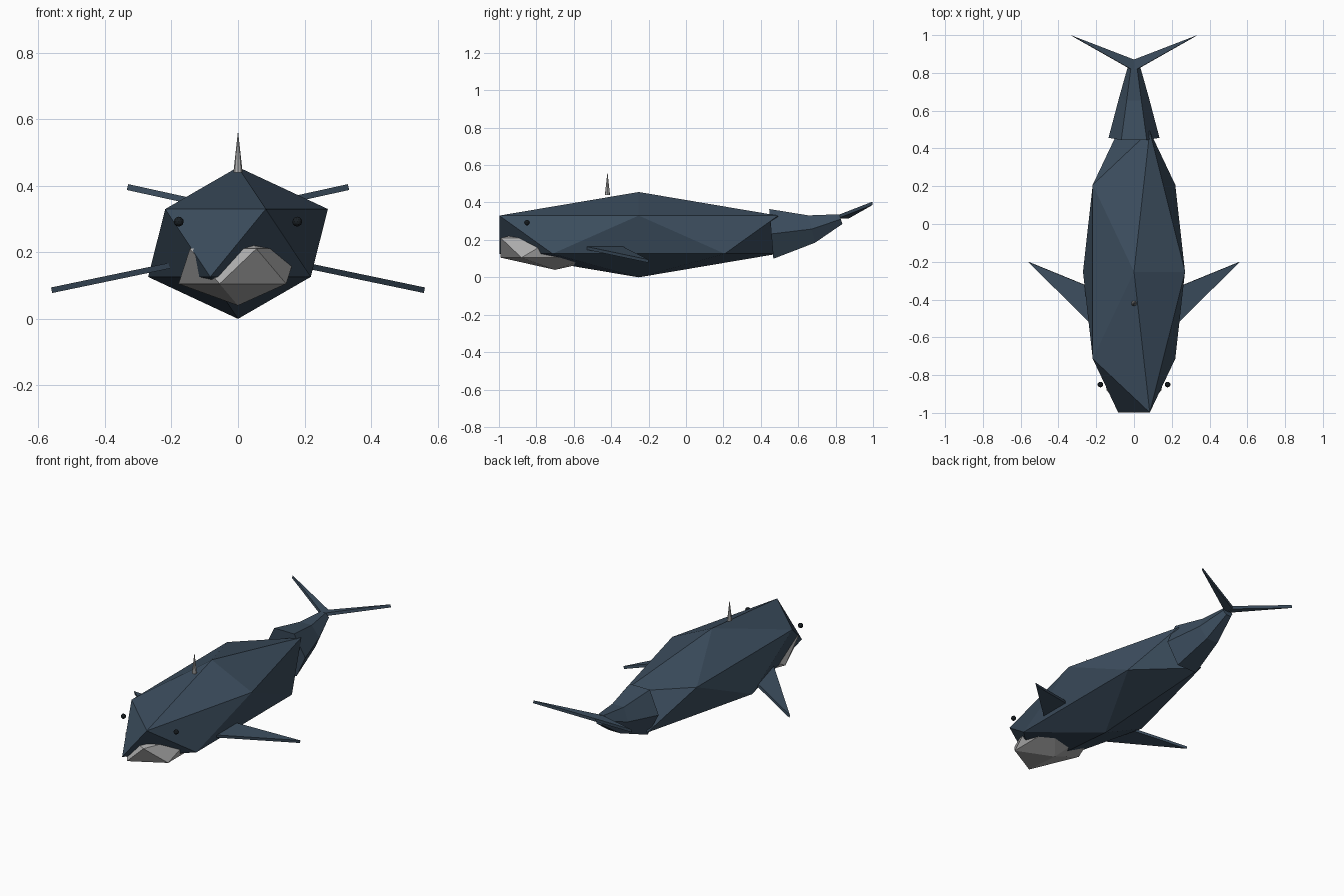
import bpy
import bmesh
import math
from mathutils import Vector

cube = bpy.data.objects.get("Cube")
if cube:
    bpy.data.objects.remove(cube, do_unlink=True)


def material(name, color):
    mat = bpy.data.materials.new(name)
    mat.use_nodes = True
    mat.diffuse_color = (*color, 1)
    mat.node_tree.nodes["Principled BSDF"].inputs["Base Color"].default_value = (*color, 1)
    return mat


slate = material("slate blue skin", (0.045, 0.075, 0.112))
grey = material("pale grey", (0.42, 0.42, 0.42))
black = material("eye black", (0.01, 0.014, 0.018))


def finish(bm, name, mat):
    bmesh.ops.recalc_face_normals(bm, faces=bm.faces[:])
    mesh = bpy.data.meshes.new(name)
    bm.to_mesh(mesh)
    bm.free()
    mesh.materials.append(mat)
    obj = bpy.data.objects.new(name, mesh)
    bpy.context.collection.objects.link(obj)
    return obj


def ball(name, mat, centre, radii, detail=1):
    bm = bmesh.new()
    bmesh.ops.create_icosphere(bm, subdivisions=detail, radius=1)
    bmesh.ops.scale(bm, vec=radii, verts=bm.verts[:])
    bmesh.ops.translate(bm, vec=centre, verts=bm.verts[:])
    return finish(bm, name, mat)


def slab(name, mat, outline, thickness):
    """Flat plate from an outline, thickened evenly about its own plane."""
    pts = [Vector(p) for p in outline]
    normal = (pts[1] - pts[0]).cross(pts[2] - pts[0]).normalized()
    bm = bmesh.new()
    face = bm.faces.new([bm.verts.new(p - normal * thickness / 2) for p in pts])
    new = bmesh.ops.extrude_face_region(bm, geom=[face])["geom"]
    top = [v for v in new if isinstance(v, bmesh.types.BMVert)]
    bmesh.ops.translate(bm, vec=normal * thickness, verts=top)
    return finish(bm, name, mat)


# Faceted body and lower jaw
ball("body", slate, (0, -0.253, 0.228), (0.302, 0.876, 0.228))
ball("lower_jaw", grey, (0, -0.70, 0.158), (0.2, 0.342, 0.118))

# Eyes, pectoral fins and tail flukes on both sides
for side, s in (("left", 1), ("right", -1)):
    ball(side + "_eye", black, (s * 0.178, -0.85, 0.292), (0.015,) * 3, 2)
    slab(side + "_pectoral_fin", slate,
         [(s * 0.205, -0.55, 0.160), (s * 0.205, -0.345, 0.160), (s * 0.56, -0.2, 0.086)], 0.017)
    slab(side + "_tail_fluke", slate,
         [(0, 0.81, 0.323), (0, 0.87, 0.323), (s * 0.332, 0.998, 0.396)], 0.018)

# Pointed spike on the back
bm = bmesh.new()
bmesh.ops.create_cone(bm, cap_ends=True, segments=8, radius1=0.014, radius2=0, depth=0.125)
bmesh.ops.translate(bm, vec=(0, -0.42, 0.502), verts=bm.verts[:])
finish(bm, "back_spike", grey)

# Six-sided tail stem, tapering and bending upward: y, z, half width, half height, lean
bm = bmesh.new()
rings = []
for y, z, w, h, lean in ((0.456, 0.232, 0.135, 0.133, 0.011),
                         (0.672, 0.258, 0.078, 0.073, 0.018),
                         (0.828, 0.311, 0.034, 0.026, 0.008)):
    ring = []
    for i in range(6):
        a = math.tau * i / 6
        up = math.sin(a) / math.sin(math.pi / 3)
        ring.append(bm.verts.new((w * math.cos(a), y - lean * up, z + h * up)))
    rings.append(ring)
for a, b in zip(rings, rings[1:]):
    for i in range(6):
        j = (i + 1) % 6
        bm.faces.new((a[i], a[j], b[j], b[i]))
bm.faces.new(rings[0])
bm.faces.new(rings[-1])
finish(bm, "tail_stem", slate)
